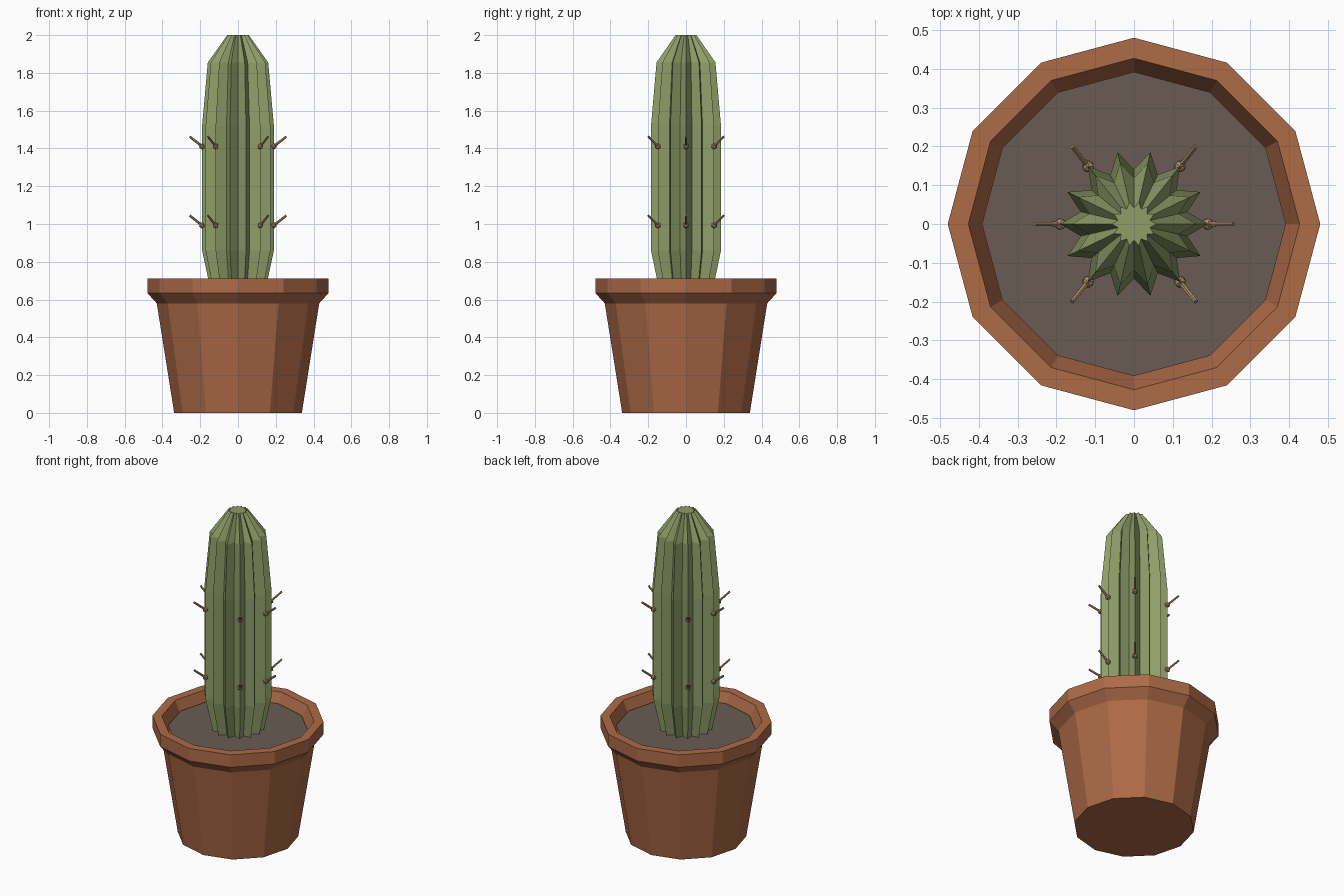
import bpy, bmesh, math
from mathutils import Vector

if "Cube" in bpy.data.objects:
    bpy.data.objects.remove(bpy.data.objects["Cube"])


def material(name, rgb):
    m = bpy.data.materials.new(name)
    m.diffuse_color = (*rgb, 1)
    m.use_nodes = True
    m.node_tree.nodes["Principled BSDF"].inputs["Base Color"].default_value = m.diffuse_color
    return m


TERRACOTTA = material("terracotta", (0.42, 0.145, 0.063))
SOIL = material("soil", (0.14, 0.107, 0.087))
GREEN = material("cactus green", (0.28, 0.34, 0.14))
TAN = material("spine tan", (0.38, 0.26, 0.14))


def finish(name, bm, mat):
    bmesh.ops.recalc_face_normals(bm, faces=bm.faces)
    me = bpy.data.meshes.new(name)
    bm.to_mesh(me)
    bm.free()
    me.materials.append(mat)
    ob = bpy.data.objects.new(name, me)
    bpy.context.collection.objects.link(ob)
    return ob


def loft(name, profile, sides, mat, valley=1.0):
    """Stack of capped rings; odd points are pulled in by the valley factor."""
    bm = bmesh.new()
    rings = []
    for r, z in profile:
        ring = []
        for i in range(sides):
            a = 2 * math.pi * i / sides
            rr = r * (valley if i % 2 else 1)
            ring.append(bm.verts.new((rr * math.cos(a), rr * math.sin(a), z)))
        rings.append(ring)
    for lo, hi in zip(rings, rings[1:]):
        for i in range(sides):
            j = (i + 1) % sides
            bm.faces.new((lo[i], lo[j], hi[j], hi[i]))
    bm.faces.new(rings[0])
    bm.faces.new(rings[-1])
    return finish(name, bm, mat)


# Pot with rim and hollow top
loft("pot", [(0.338, 0), (0.43, 0.58), (0.48, 0.635), (0.48, 0.712),
             (0.427, 0.712), (0.388, 0.62)], 12, TERRACOTTA)

# Soil disc
loft("soil", [(0.38, 0.63), (0.392, 0.655)], 12, SOIL)

# Ribbed cactus body, 14 ribs
loft("cactus_body", [(0.143, 0.64), (0.19, 0.86), (0.19, 1.52),
                     (0.16, 1.855), (0.057, 2.0)], 28, GREEN, 0.74)

# Spines with small round bases on every other pair of ribs
step = 2 * math.pi / 14
for row, z in enumerate((0.993, 1.411)):
    for n, rib in enumerate((0, 2, 5, 7, 9, 12)):
        d = Vector((math.cos(rib * step), math.sin(rib * step), 0))
        base = d * 0.19 + Vector((0, 0, z))
        tip = d * 0.256 + Vector((0, 0, z + 0.052))
        axis = tip - base
        bm = bmesh.new()
        bmesh.ops.create_icosphere(bm, subdivisions=1, radius=0.017)
        bmesh.ops.translate(bm, verts=bm.verts, vec=base)
        res = bmesh.ops.create_cone(bm, cap_ends=True, segments=6, radius1=0.007,
                                    radius2=0.006, depth=axis.length)
        rot = axis.to_track_quat('Z', 'Y').to_matrix()
        bmesh.ops.rotate(bm, verts=res["verts"], matrix=rot)
        bmesh.ops.translate(bm, verts=res["verts"], vec=(base + tip) / 2)
        finish(f"spine_{row}_{n}", bm, TAN)
